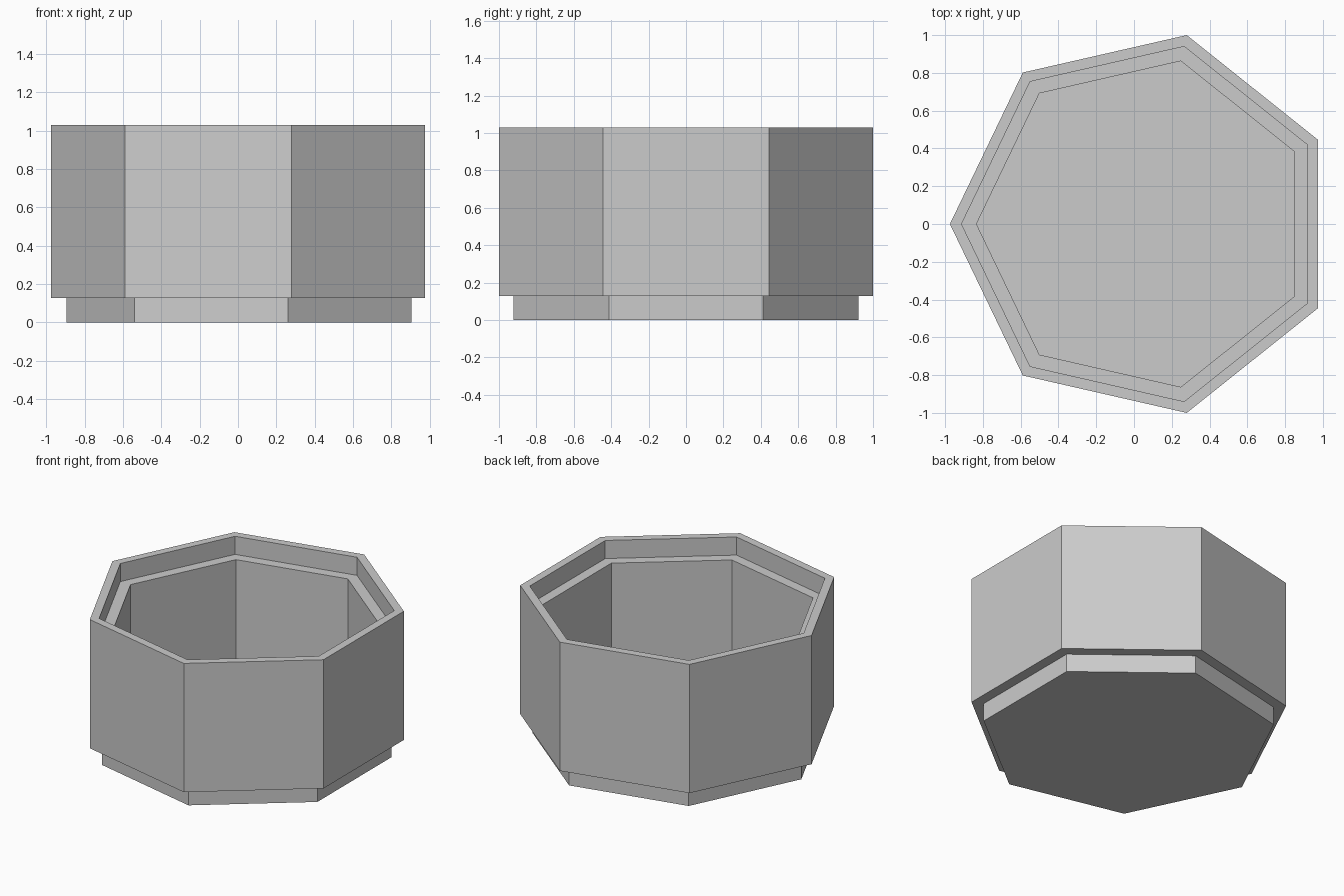
import bpy
import bmesh
import math

cube = bpy.data.objects.get("Cube")
if cube:
    bpy.data.objects.remove(cube, do_unlink=True)

SIDES = 7
CENTRE_X = 0.051

grey = bpy.data.materials.new("light_grey")
grey.use_nodes = True
colour = (0.6, 0.6, 0.6, 1)
grey.diffuse_color = colour
grey.node_tree.nodes["Principled BSDF"].inputs["Base Color"].default_value = colour

# Wall section as (radius, height), from the underside over the rim to the floor
FOOT, OUTER, LIP, INNER = 0.946, 1.0257, 0.964, 0.885
STEP, TOP = 0.127, 1.03
section = [
    (FOOT, 0), (FOOT, STEP),           # recessed foot
    (OUTER, STEP), (OUTER, TOP),       # outer wall
    (LIP, TOP), (LIP, TOP - STEP),     # stacking lip
    (INNER, TOP - STEP), (INNER, STEP) # inner wall down to the floor
]


def ring(bm, radius, z):
    """One seven-sided ring with a corner pointing to -x."""
    angles = [math.pi + i * math.tau / SIDES for i in range(SIDES)]
    return [bm.verts.new((CENTRE_X + radius * math.cos(a), radius * math.sin(a), z))
            for a in angles]


bm = bmesh.new()
rings = [ring(bm, r, z) for r, z in section]

# Walls and ledges
for low, high in zip(rings, rings[1:]):
    for i in range(SIDES):
        j = (i + 1) % SIDES
        bm.faces.new((low[i], low[j], high[j], high[i]))

# Underside and inside floor
bm.faces.new(list(reversed(rings[0])))
bm.faces.new(rings[-1])
bmesh.ops.recalc_face_normals(bm, faces=bm.faces)

mesh = bpy.data.meshes.new("stacking_bin")
bm.to_mesh(mesh)
bm.free()
mesh.materials.append(grey)
bin_object = bpy.data.objects.new("stacking_bin", mesh)
bpy.context.collection.objects.link(bin_object)
